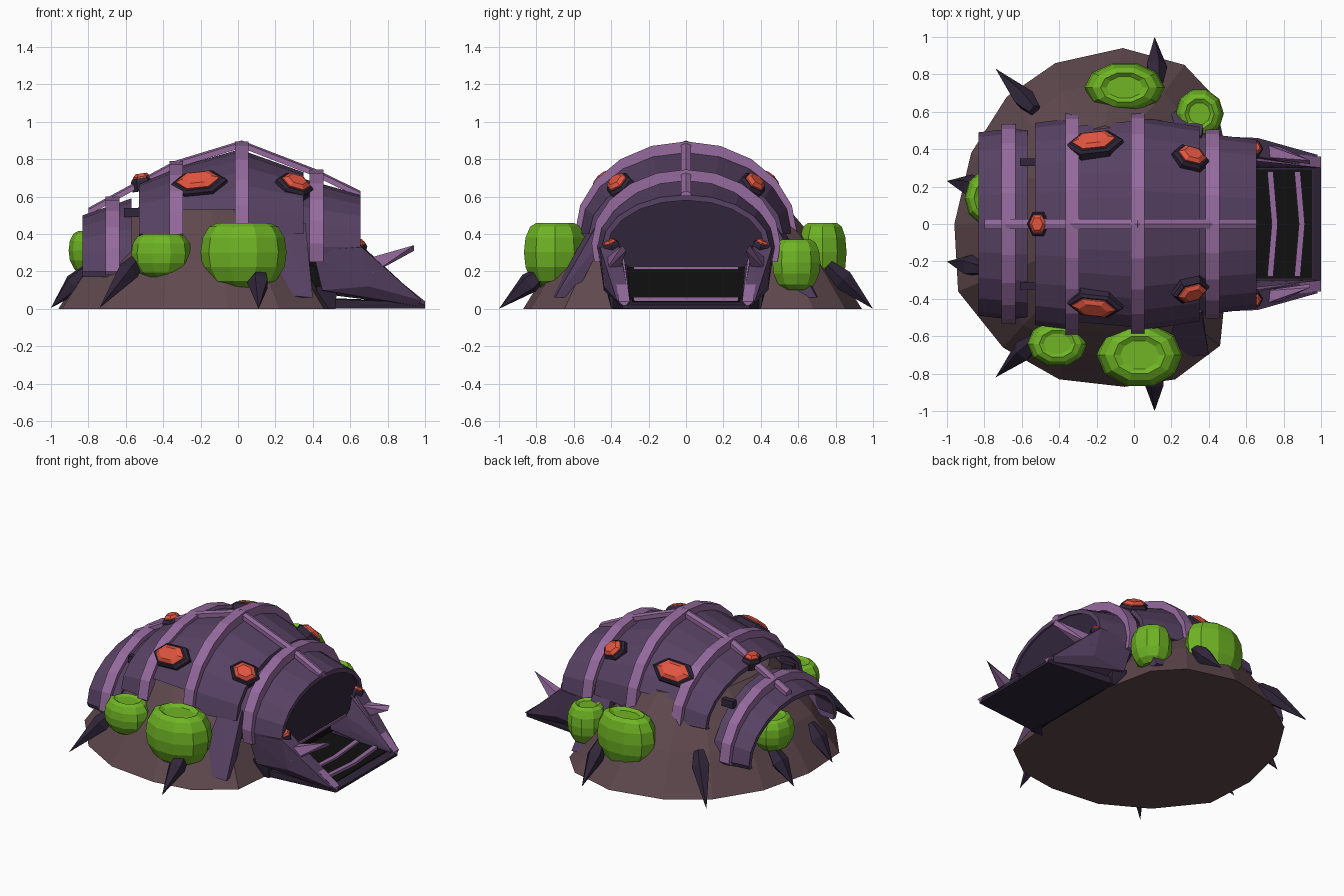
import bpy, bmesh, math
from mathutils import Vector

if "Cube" in bpy.data.objects:
    bpy.data.objects.remove(bpy.data.objects["Cube"])


def material(name, rgb):
    m = bpy.data.materials.new(name)
    m.diffuse_color = (*rgb, 1)
    m.use_nodes = True
    m.node_tree.nodes["Principled BSDF"].inputs["Base Color"].default_value = m.diffuse_color
    return m


BROWN = material("earth brown", (0.115, 0.066, 0.075))
PURPLE = material("shell purple", (0.095, 0.053, 0.125))
LILAC = material("rib lilac", (0.30, 0.145, 0.34))
DARK = material("dark violet", (0.030, 0.019, 0.042))
BLACK = material("black", (0.005, 0.005, 0.005))
GREEN = material("slime green", (0.16, 0.46, 0.018))
ORANGE = material("gem orange", (0.75, 0.09, 0.05))


def finish(name, bm, mat):
    bmesh.ops.recalc_face_normals(bm, faces=bm.faces)
    me = bpy.data.meshes.new(name)
    bm.to_mesh(me)
    bm.free()
    me.materials.append(mat)
    ob = bpy.data.objects.new(name, me)
    bpy.context.collection.objects.link(ob)
    return ob


def hull(name, pts, mat):
    bm = bmesh.new()
    for p in pts:
        bm.verts.new(p)
    res = bmesh.ops.convex_hull(bm, input=bm.verts)
    junk = {v for v in res["geom_interior"] if isinstance(v, bmesh.types.BMVert)}
    bmesh.ops.delete(bm, geom=list(junk), context='VERTS')
    bmesh.ops.dissolve_limit(bm, angle_limit=0.01, verts=bm.verts, edges=bm.edges)
    return finish(name, bm, mat)


def box(name, x, y, z, mat):
    return hull(name, [(a, b, c) for a in x for b in y for c in z], mat)


def loft(name, rings, mat, wrap=False):
    """Skin closed rings; cap both ends unless the loft wraps."""
    bm = bmesh.new()
    rv = [[bm.verts.new(p) for p in r] for r in rings]
    n = len(rv[0])
    for a, b in zip(rv, rv[1:] + rv[:1] if wrap else rv[1:]):
        for i in range(n):
            j = (i + 1) % n
            bm.faces.new((a[i], a[j], b[j], b[i]))
    if not wrap:
        bm.faces.new(rv[0])
        bm.faces.new(rv[-1])
    return finish(name, bm, mat)


def arch_line(x, w, top, z0, zmin, n=10):
    h = top - z0
    t = math.acos((zmin - z0) / h) if zmin > z0 else math.pi / 2
    pts = [(x, w * math.sin(a), z0 + h * math.cos(a))
           for a in (t * (2 * i / n - 1) for i in range(n + 1))]
    if zmin < z0:
        pts = [(x, -w * 0.97, zmin)] + pts + [(x, w * 0.97, zmin)]
    return pts


def arch(name, a, b, z0, zmin, thick, mat):
    """Curved plate between two (x, half width, top) stations."""
    lines = []
    for (x, w, top), d in ((a, 0), (b, 0), (b, thick), (a, thick)):
        lines.append(arch_line(x, w - d, top - d, z0, zmin))
    return loft(name, [list(r) for r in zip(*lines)], mat)


# Earth mound
foot = [(-.96, 0), (-.94, -.36), (-.70, -.66), (-.40, -.83), (-.05, -.87), (.22, -.83),
        (.46, -.65), (.50, -.25), (.50, .35), (.43, .68), (.27, .85), (-.06, .94),
        (-.42, .86), (-.68, .68), (-.87, .38)]
cx, cy = -.22, .02
loft("earth_mound", [[(cx + (x - cx) * sx, cy + (y - cy) * sy, z) for x, y in foot]
     for z, sx, sy in ((0, 1, 1), (.26, .77, .82), (.42, .57, .68), (.56, .40, .55))], BROWN)

# Shell plates: end stations, arch centre height, lower edge
plates = [("rear_plate", (-.83, .49, .50), (-.57, .52, .59), .20, .17),
          ("rear_mid_plate", (-.53, .54, .67), (-.33, .565, .75), .40, .39),
          ("middle_plate", (-.33, .56, .755), (0, .575, .85), .40, .53),
          ("front_mid_plate", (0, .575, .855), (.35, .52, .73), .40, .40),
          ("hood_plate", (.33, .49, .70), (.655, .45, .61), .33, .26)]
for name, a, b, z0, zmin in plates:
    arch(name, a, b, z0, zmin, .03, PURPLE)

# Raised ribs across the shell
for i, (x, w, top, z0, zmin) in enumerate([(-.67, .535, .60, .20, .18), (-.33, .59, .79, .40, .38),
                                           (.02, .595, .895, .40, .38), (.42, .505, .745, .35, .25)]):
    arch(f"rib_{i}", (x - .037, w, top), (x + .037, w, top), z0, zmin, .06, LILAC)

# Ridge bar along the spine
spine = [(-.80, .54), (-.34, .79), (.02, .90), (.42, .745), (.655, .63)]
for i, (a, b) in enumerate(zip(spine, spine[1:])):
    hull(f"ridge_{i}", [(x, y, z - d) for x, z in (a, b)
                        for y, d in ((-.028, .01), (.028, .01), (-.028, .04), (.028, .04),
                                     (0, 0))], LILAC)

# Dark mouth under the hood, with its lip and black throat
face = arch_line(.64, .425, .59, .33, .30) + [(.64, .30, .22), (.64, -.30, .22)]
loft("mouth", [face, [(.34, y, z) for x, y, z in face]], DARK)
box("mouth_lip", (.62, .65), (-.28, .28), (.21, .225), LILAC)
box("throat", (.38, .51), (-.32, .32), (.002, .23), BLACK)

# Entrance ramp with rungs
hull("ramp", [(x, s * y, z) for s in (1, -1) for x, y, z in
              ((.42, .40, .003), (.42, .40, .055), (.96, .35, .035), (1, .34, .003), (1, .34, .02))], DARK)
hull("ramp_tread", [(x, y, z) for y in (-.29, .29) for x, z in
                    ((.50, .045), (.50, .057), (.95, .030), (.95, .041))], BLACK)
for i, x in enumerate((.74, .885)):
    for s in (1, -1):
        hull(f"rung_{i}_{s}", [(x + o + d, s * y, z) for y, o in ((0, .012), (.28, -.012))
                               for d in (-.016, .016) for z in (.035, .062)], LILAC)

for s in (1, -1):
    # Cheeks beside the ramp
    hull("cheek", [(x, s * y, z) for x, y, z in
                   ((.40, .47, .31), (.66, .46, .33), (.66, .36, .34), (.40, .32, .30),
                    (.45, .44, .10), (.45, .30, .08), (.70, .44, .12), (.70, .30, .10),
                    (.98, .37, .045), (.98, .30, .045), (.96, .35, .015), (.96, .30, .015))], PURPLE)
    hull("cheek_edge", [(x, s * y, z) for x, y, z in
                        ((.62, .40, .345), (.62, .34, .345), (.62, .37, .30),
                         (1, .36, .04), (1, .30, .04), (1, .33, .01))], LILAC)
    hull("cheek_foot", [(x, s * y, z) for x, y, z in
                        ((.42, .43, .12), (.42, .30, .12), (.52, .40, .0), (.42, .40, .0),
                         (.52, .30, .0), (.53, .42, .12))], DARK)
    # Horns
    hull("horn", [(x, s * y, z) for x, y, z in
                  ((.66, .44, .26), (.66, .36, .26), (.72, .44, .19), (.72, .36, .19),
                   (.94, .34, .34), (.94, .32, .31))], LILAC)
    # Buttress leaning on the mound
    hull("buttress", [(x, s * y, z) for x, y, z in
                      ((.22, .50, .46), (.36, .47, .46), (.17, .72, .08), (.40, .70, .06),
                       (.24, .44, .40), (.36, .42, .40), (.20, .62, .06), (.38, .60, .06))], PURPLE)
    # Small links between the rear plates
    box("plate_link", (-.61, -.52), (s * .31, s * .35), (.49, .54), DARK)


def gem(name, loc, normal, lx, ly, depth):
    """Six sided frame with an orange stone, long axis along x."""
    n = Vector(normal).normalized()
    u = (Vector((1, 0, 0)) - n * n.x).normalized()
    v = n.cross(u)

    def ring(k, d):
        return [Vector(loc) + u * (lx * k * math.cos(i * math.pi / 3))
                + v * (ly * k * math.sin(i * math.pi / 3)) + n * d for i in range(6)]
    loft(name + "_frame", [ring(1, -.04), ring(1, depth * .5), ring(.85, depth)], DARK)
    loft(name + "_stone", [ring(.76, 0), ring(.76, depth * 1.25), ring(.5, depth * 1.8)], ORANGE)


for s in (1, -1):
    gem("side_gem", (-.21, s * .425, .665), (-.15, s * .7, .7), .155, .09, .03)
    gem("front_gem", (.30, s * .35, .655), (.35, s * .6, .7), .105, .08, .03)
    gem("cheek_gem", (.64, s * .40, .335), (.25, s * .35, .9), .05, .05, .02)
gem("spine_gem", (-.51, 0, .67), (-.15, 0, 1), .06, .075, .03)

# Green slime sacs, flattened and dented on top
sac = [(.45, -1), (.75, -.78), (.95, -.35), (1, .1), (.95, .55), (.80, .88), (.60, 1), (.45, .9)]
for i, (x, y, z, rx, ry, rz) in enumerate([(.03, -.70, .285, .23, .175, .175), (-.41, -.64, .285, .16, .125, .115),
                                           (-.05, .73, .285, .215, .135, .175), (.35, .59, .235, .13, .135, .135),
                                           (-.78, .14, .30, .125, .15, .115)]):
    loft(f"slime_sac_{i}", [[(x + rx * r * math.cos(k * math.pi / 5), y + ry * r * math.sin(k * math.pi / 5),
                              z + rz * h) for k in range(10)] for r, h in sac], GREEN)

# Spikes around the foot of the mound
for i, (tip, base) in enumerate([((.11, -1, 0), (.11, -.80, .17)), ((-.74, -.82, .005), (-.56, -.65, .23)),
                                 ((-1, -.20, .005), (-.84, -.23, .17)), ((-1, .23, .005), (-.84, .20, .17)),
                                 ((-.74, .83, .005), (-.56, .64, .23)), ((.11, 1, 0), (.12, .80, .19))]):
    t, b = Vector(tip), Vector(base)
    d = (t - b).normalized()
    u = d.cross(Vector((0, 0, 1))).normalized()
    v = u.cross(d)
    pts = [t]
    for k, off in ((.060, .05), (.035, -.06)):
        pts += [b + d * off + (u * math.cos(j * math.tau / 5) + v * math.sin(j * math.tau / 5)) * k
                for j in range(5)]
    hull(f"spike_{i}", pts, DARK)
